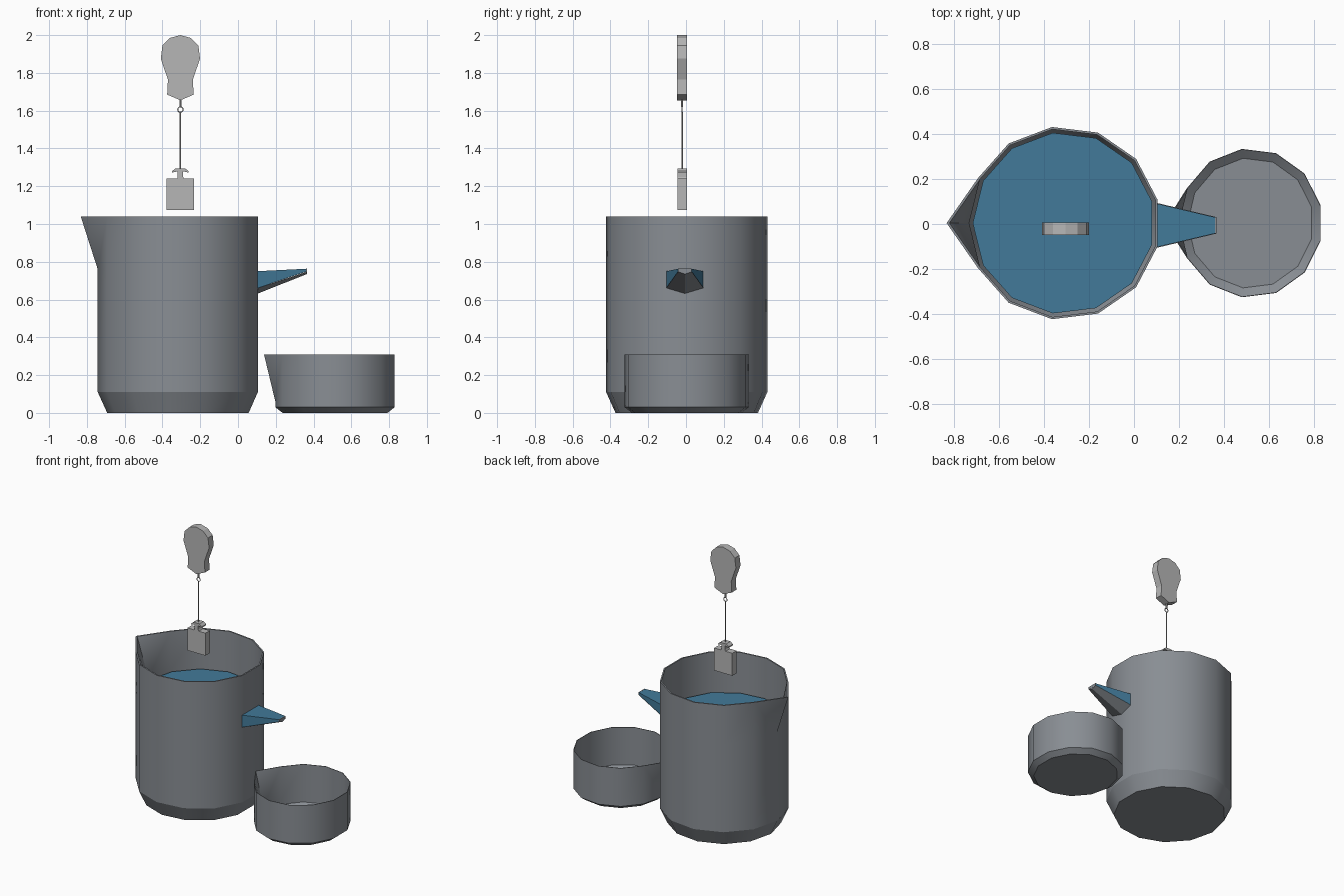
import bpy, bmesh, math
from mathutils import Matrix, Vector

cube = bpy.data.objects.get("Cube")
if cube:
    bpy.data.objects.remove(cube)


def material(name, rgb):
    m = bpy.data.materials.new(name)
    m.use_nodes = True
    m.diffuse_color = (*rgb, 1)
    m.node_tree.nodes["Principled BSDF"].inputs["Base Color"].default_value = (*rgb, 1)
    return m


GLASS = material("slate grey", (0.25, 0.27, 0.295))
METER = material("light grey", (0.47, 0.47, 0.47))
WATER = material("water blue", (0.055, 0.195, 0.32))
SIDES = 13
AXIS = Vector((-0.305, -0.021, 0))  # hanging line of the balance


def finish(name, bm, mat):
    bmesh.ops.recalc_face_normals(bm, faces=bm.faces)
    me = bpy.data.meshes.new(name)
    bm.to_mesh(me)
    bm.free()
    me.materials.append(mat)
    ob = bpy.data.objects.new(name, me)
    bpy.context.collection.objects.link(ob)
    return ob


def vessel(name, centre, squash, rings, mat):
    """Stack of rings (radius, z, lip); the lip pulls the -x corner into a spout."""
    bm = bmesh.new()
    loops = []
    for r, z, lip in rings:
        loop = []
        for k in range(SIDES):
            a = math.pi + math.tau * k / SIDES
            x = r * squash * math.cos(a) - (lip if k == 0 else 0)
            loop.append(bm.verts.new((centre[0] + x, centre[1] + r * math.sin(a), z)))
        loops.append(loop)
    for lo, up, r0, r1 in zip(loops, loops[1:], rings, rings[1:]):
        for k in range(SIDES):
            j = (k + 1) % SIDES
            a, b, c, d = lo[k], lo[j], up[j], up[k]
            # split the quads beside the spout from its root to the rim
            if r0[2] != r1[2] and (k == 0 or j == 0):
                fork = (k == 0) == (r1[2] > r0[2])
                faces = [(a, c, d), (a, b, c)] if fork else [(b, c, d), (a, b, d)]
            else:
                faces = [(a, b, c, d)]
            for f in faces:
                bm.faces.new(f)
    bm.faces.new(loops[0])
    bm.faces.new(loops[-1])
    bmesh.ops.recalc_face_normals(bm, faces=bm.faces)
    # smooth round the walls, crisp at rings and spout
    for f in bm.faces:
        f.smooth = len(f.verts) < SIDES
    for e in bm.edges:
        level = abs(e.verts[0].co.z - e.verts[1].co.z) < 0.001
        e.smooth = e.calc_face_angle(0) < math.radians(8 if level else 32)
    return finish(name, bm, mat)


def loft(name, first, second, mat):
    """Solid between two matching outlines."""
    bm = bmesh.new()
    a = [bm.verts.new(p) for p in first]
    b = [bm.verts.new(p) for p in second]
    for i in range(len(a)):
        j = (i + 1) % len(a)
        bm.faces.new((a[i], a[j], b[j], b[i]))
    bm.faces.new(a)
    bm.faces.new(b)
    return finish(name, bm, mat)


def slab(name, half, depth, mat):
    """Mirrored (half width, z) outline, extruded along y about the hanging line."""
    outline = [(w, z) for w, z in half] + [(-w, z) for w, z in reversed(half) if w > 0]
    sides = [[AXIS + Vector((w, s * depth / 2, z)) for w, z in outline] for s in (-1, 1)]
    return loft(name, *sides, mat)


def rod(name, z0, z1, radius):
    bm = bmesh.new()
    bmesh.ops.create_cone(bm, cap_ends=True, segments=6, radius1=radius, radius2=radius,
                          depth=z1 - z0,
                          matrix=Matrix.Translation(AXIS + Vector((0, 0, (z0 + z1) / 2))))
    return finish(name, bm, METER)


# Overflow can
CAN = (-0.3125, 0.004)
vessel("overflow_can", CAN, 1, [
    (0.38, 0, 0), (0.43, 0.11, 0), (0.43, 0.76, 0), (0.43, 1.04, 0.09),
    (0.42, 1.04, 0.088), (0.42, 0.76, 0), (0.42, 0.115, 0), (0.37, 0.01, 0)], GLASS)
vessel("can_water", CAN, 1, [(0.38, 0.1, 0), (0.404, 0.2, 0), (0.404, 0.75, 0)], WATER)

# Catch cup
vessel("catch_cup", (0.518, 0.004), 0.965, [
    (0.292, 0, 0), (0.332, 0.03, 0), (0.332, 0.06, 0), (0.332, 0.31, 0.06),
    (0.328, 0.31, 0.06), (0.328, 0.06, 0), (0.328, 0.033, 0), (0.29, 0.004, 0)], GLASS)


# Overflow trough: water above a V-shaped underside, with an end plate
def section(x, half, low, high, mid=-0.006):
    return [(x, mid - half, high), (x, mid - half, low), (x, mid + half, low), (x, mid + half, high)]


def vee(x, half, edge, keel, mid=-0.006):
    return [(x, mid - half, edge), (x, mid, keel), (x, mid + half, edge)]


loft("trough_water", section(0.1, 0.097, 0.66, 0.75), section(0.36, 0.036, 0.747, 0.763), WATER)
loft("trough_underside", vee(0.1, 0.1, 0.66, 0.63), vee(0.365, 0.037, 0.747, 0.735), GLASS)
loft("trough_end", section(0.36, 0.036, 0.745, 0.764), section(0.366, 0.036, 0.745, 0.764), GLASS)

# Spring balance body
slab("balance_body", [(0, 1.655), (0.07, 1.685), (0.066, 1.765), (0.104, 1.875),
                      (0.095, 1.945), (0.055, 1.985), (0, 2.0)], 0.054, METER)

# Hook ring and wire
rod("balance_stem", 1.62, 1.67, 0.006)
bpy.ops.mesh.primitive_torus_add(location=AXIS + Vector((0, 0, 1.606)),
                                 rotation=(math.pi / 2, 0, 0), major_segments=12,
                                 minor_segments=5, major_radius=0.014, minor_radius=0.003)
ring = bpy.context.object
ring.name = "hook_ring"
ring.data.materials.append(METER)
rod("hanging_wire", 1.28, 1.594, 0.004)

# Hanging weight
slab("weight_block", [(0.073, 1.075), (0.073, 1.24)], 0.05, METER)
slab("weight_neck", [(0.02, 1.238), (0.014, 1.25), (0.014, 1.282)], 0.05, METER)
slab("weight_cap", [(0.018, 1.278), (0.044, 1.272), (0.044, 1.28), (0.024, 1.295)], 0.05, METER)
